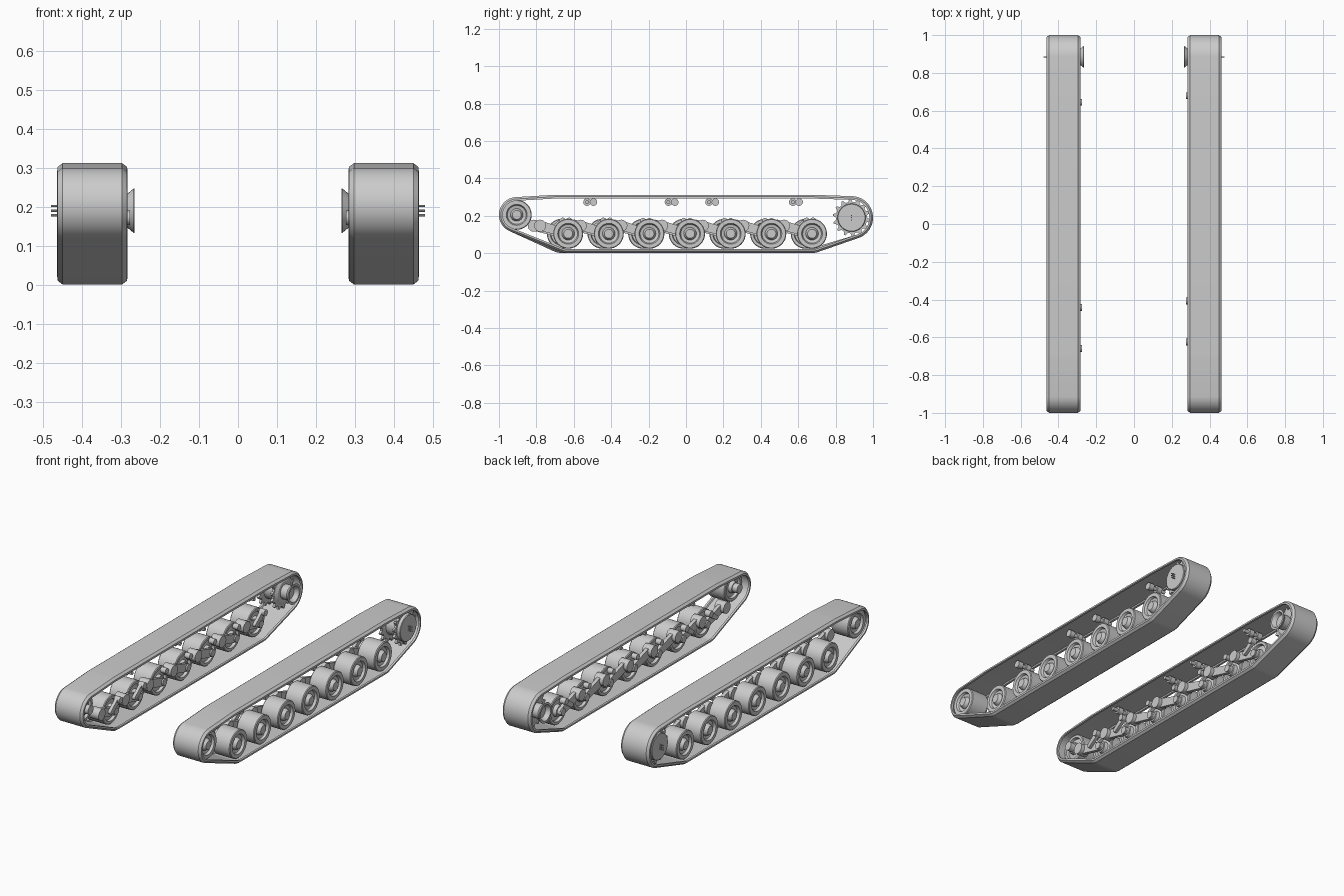
import bpy, bmesh
from math import sin, cos, pi, radians
from mathutils import Vector
from mathutils.geometry import convex_hull_2d

if "Cube" in bpy.data.objects:
    bpy.data.objects.remove(bpy.data.objects["Cube"], do_unlink=True)

GREY = (0.6, 0.6, 0.6, 1)
metal = bpy.data.materials.new("plain_grey")
metal.use_nodes = True
metal.diffuse_color = GREY
metal.node_tree.nodes["Principled BSDF"].inputs["Base Color"].default_value = GREY


def finish(name, bm):
    bmesh.ops.remove_doubles(bm, verts=bm.verts, dist=1e-5)
    bmesh.ops.recalc_face_normals(bm, faces=bm.faces)
    mesh = bpy.data.meshes.new(name)
    bm.to_mesh(mesh)
    bm.free()
    mesh.materials.append(metal)
    mesh.shade_smooth()
    mesh.set_sharp_from_angle(angle=radians(32))
    obj = bpy.data.objects.new(name, mesh)
    bpy.context.collection.objects.link(obj)
    return obj


def bridge(bm, rings, closed=False):
    """Skin consecutive rings of vertices."""
    n = len(rings[0])
    for k in range(len(rings) if closed else len(rings) - 1):
        a, b = rings[k], rings[(k + 1) % len(rings)]
        for i in range(n):
            j = (i + 1) % n
            bm.faces.new((a[i], a[j], b[j], b[i]))


def lathe(name, side, y, z, profile, seg=32):
    """Turn an (x, radius) profile around an axle along x."""
    bm = bmesh.new()
    rings = [[bm.verts.new((side * x, y + max(r, 1e-6) * cos(2 * pi * i / seg),
                            z + max(r, 1e-6) * sin(2 * pi * i / seg)))
              for i in range(seg)] for x, r in profile]
    bridge(bm, rings)
    return finish(name, bm)


def drum(name, side, y, z, x0, x1, r, seg=24):
    return lathe(name, side, y, z, [(x0, 0), (x0, r), (x1, r), (x1, 0)], seg)


def plate(name, side, outline, x0, x1):
    """Extrude a (y, z) outline along x."""
    bm = bmesh.new()
    rings = [[bm.verts.new((side * x, y, z)) for y, z in outline] for x in (x0, x1)]
    bridge(bm, rings)
    for ring in rings:
        bm.faces.new(ring)
    return finish(name, bm)


def hull(circles, seg=64):
    """Outline wrapped round (y, z, radius) circles as (circle, angle) pairs."""
    marks = [(c, 2 * pi * i / seg) for c in circles for i in range(seg)]
    pts = [Vector((c[0] + c[2] * cos(a), c[1] + c[2] * sin(a))) for c, a in marks]
    return [marks[i] for i in convex_hull_2d(pts)]


def outline(marks, inset=0):
    return [(c[0] + (c[2] - inset) * cos(a), c[1] + (c[2] - inset) * sin(a))
            for c, a in marks]


IDLER = (-0.905, 0.205)
DRIVE = (0.885, 0.19)
HUB_Z = 0.104
TRACK_X = 0.373
BELT = [(-0.076, 0), (0.076, 0), (0.089, 0.01), (0.09, 0.02), (0.078, 0.02),
        (0.074, 0.013), (-0.074, 0.013), (-0.078, 0.02), (-0.09, 0.02), (-0.089, 0.01)]
WHEEL = [(0.325, 0), (0.325, 0.03), (0.345, 0.034), (0.35, 0.058), (0.335, 0.062),
         (0.335, 0.076), (0.339, 0.08), (0.441, 0.08), (0.445, 0.076), (0.445, 0.056),
         (0.432, 0.05), (0.428, 0.034), (0.443, 0.028), (0.449, 0.024), (0.449, 0)]


def build_side(side, label, shift):
    wheels = [-0.63 + shift + 0.2173 * i for i in range(7)]

    # Belt wrapped round the running gear
    marks = hull([(*IDLER, 0.095), (*DRIVE, 0.115), (-0.7, 0.212, 0.1), (0.68, 0.212, 0.1),
                  (wheels[0], HUB_Z, 0.103), (wheels[-1], HUB_Z, 0.103)])
    bm = bmesh.new()
    rings = [[bm.verts.new((side * (TRACK_X + x), y, z)) for y, z in outline(marks, inset)]
             for x, inset in BELT]
    bridge(bm, rings, closed=True)
    finish(label + "_track_belt", bm)

    # Road wheels on trailing swing arms
    for i, y in enumerate(wheels):
        tag = f"{label}_{i + 1}"
        py, pz = y - 0.15, 0.147
        lathe(tag + "_road_wheel", side, y, HUB_Z, WHEEL)
        arm = hull([(py, pz, 0.026), (y, HUB_Z, 0.022)], 24)
        plate(tag + "_swing_arm", side, outline(arm), 0.308, 0.328)
        drum(tag + "_arm_pivot", side, py, pz, 0.287, 0.345, 0.032)
        drum(tag + "_wheel_axle", side, y, HUB_Z, 0.3, 0.34, 0.02)
        # Dampers on the end stations
        if i in (0, 1, 6):
            damper = hull([(y + 0.005, 0.172, 0.016), (y - 0.06, 0.125, 0.012)], 16)
            plate(tag + "_damper", side, outline(damper), 0.287, 0.305)
            drum(tag + "_damper_mount", side, y + 0.005, 0.172, 0.276, 0.31, 0.018)
        else:
            drum(tag + "_bump_stop", side, y, 0.172, 0.287, 0.32, 0.016)

    # Return rollers
    for i, y in enumerate((-0.495, -0.06, 0.157, 0.605)):
        lathe(f"{label}_return_roller_{i + 1}", side, y + shift, 0.273,
              [(0.295, 0), (0.295, 0.01), (0.325, 0.01), (0.325, 0.02), (0.355, 0.02),
               (0.355, 0.011), (0.38, 0.011), (0.38, 0.02), (0.41, 0.02), (0.41, 0)], 20)

    # Front idler
    lathe(label + "_idler_wheel", side, *IDLER, WHEEL)
    drum(label + "_idler_axle", side, *IDLER, 0.295, 0.34, 0.025)

    # Drive sprocket with two toothed rings, drum, flared mount and bolts
    teeth = 14
    gear = []
    for t in range(teeth):
        for frac, r in ((0, 0.084), (0.35, 0.084), (0.55, 0.1), (0.75, 0.1)):
            a = 2 * pi * (t + frac) / teeth
            gear.append((DRIVE[0] + r * cos(a), DRIVE[1] + r * sin(a)))
    for n, x in (("inner", 0.335), ("outer", 0.42)):
        plate(f"{label}_{n}_sprocket_teeth", side, gear, x, x + 0.014)
    lathe(label + "_sprocket_drum", side, *DRIVE,
          [(0.325, 0), (0.325, 0.06), (0.335, 0.075), (0.349, 0.075), (0.355, 0.06),
           (0.414, 0.06), (0.42, 0.075), (0.452, 0.075), (0.455, 0.072), (0.455, 0)])
    lathe(label + "_drive_mount", side, *DRIVE,
          [(0.33, 0), (0.33, 0.04), (0.285, 0.042), (0.267, 0.057), (0.265, 0.057),
           (0.265, 0.045), (0.29, 0.034), (0.29, 0)])
    for i in (-1, 0, 1):
        drum(f"{label}_sprocket_bolt_{i + 2}", side, DRIVE[0], DRIVE[1] + 0.012 * i,
             0.45, 0.479, 0.003, 8)


build_side(1, "left", 0)
build_side(-1, "right", -0.034)
